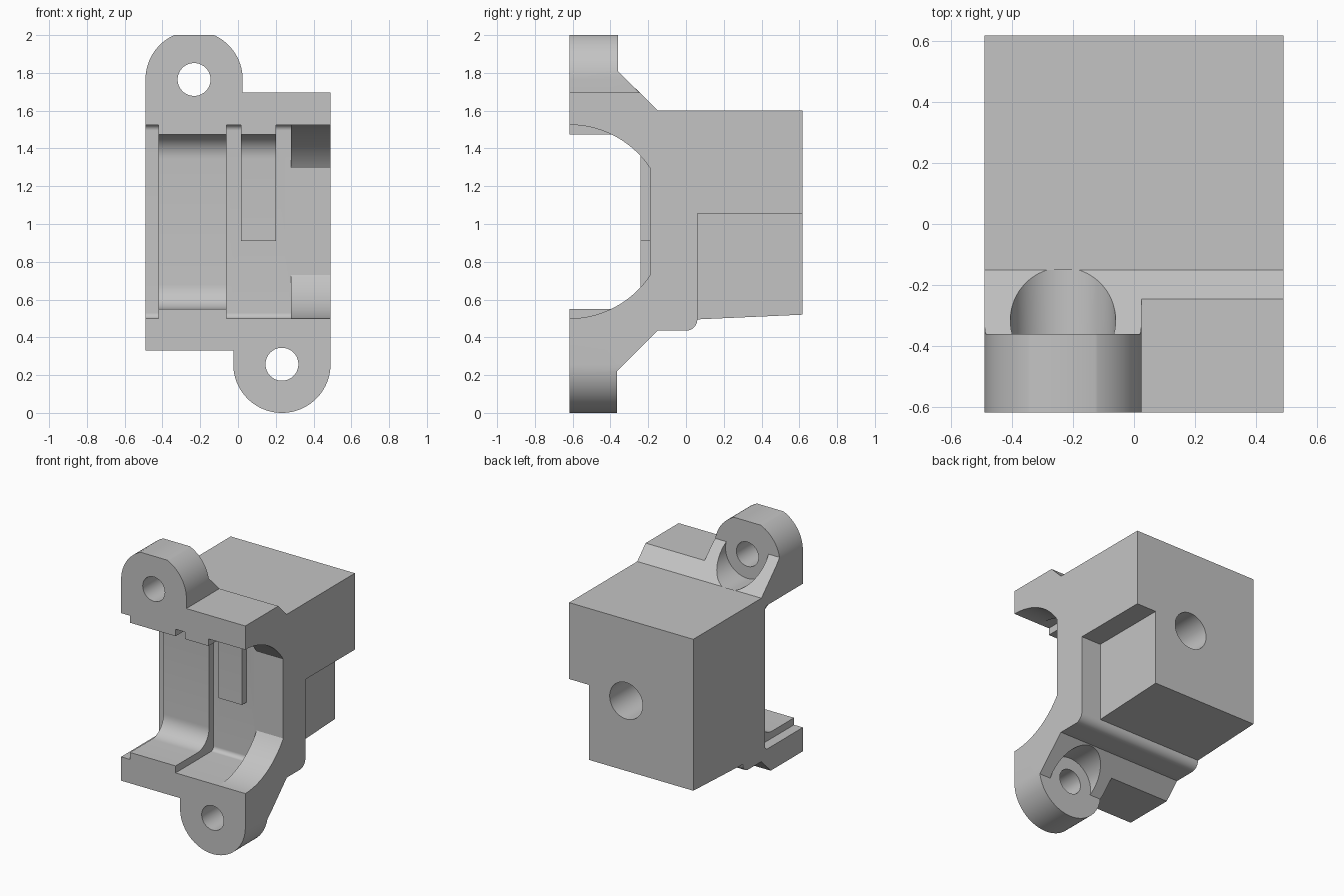
import bpy, bmesh, math

if "Cube" in bpy.data.objects:
    bpy.data.objects.remove(bpy.data.objects["Cube"])

W, D = 0.49, 0.6175          # half width, half depth
LUG_R = 0.2575
LUGS = [(-0.2325, 1.765, -0.36), (0.2325, 0.2575, -0.365)]   # x, z, back face y

grey = bpy.data.materials.new("grey_plastic")
grey.diffuse_color = (0.55, 0.55, 0.55, 1)
grey.use_nodes = True
grey.node_tree.nodes["Principled BSDF"].inputs["Base Color"].default_value = grey.diffuse_color


def arc(cu, cv, r, a0, a1, n=24):
    return [(cu + r * math.cos(math.radians(a0 + (a1 - a0) * i / n)),
             cv + r * math.sin(math.radians(a0 + (a1 - a0) * i / n))) for i in range(n + 1)]


def prism(name, pts, axis, lo, hi):
    """Extrude a (y,z) outline along x, or an (x,z) outline along y."""
    bm = bmesh.new()
    place = (lambda u, v, t: (t, u, v)) if axis == 'x' else (lambda u, v, t: (u, t, v))
    a = [bm.verts.new(place(u, v, lo)) for u, v in pts]
    b = [bm.verts.new(place(u, v, hi)) for u, v in pts]
    bm.faces.new(a)
    bm.faces.new(b[::-1])
    n = len(pts)
    for i in range(n):
        j = (i + 1) % n
        bm.faces.new((a[j], a[i], b[i], b[j]))
    bmesh.ops.recalc_face_normals(bm, faces=bm.faces)
    me = bpy.data.meshes.new(name)
    bm.to_mesh(me)
    bm.free()
    me.materials.append(grey)
    ob = bpy.data.objects.new(name, me)
    bpy.context.collection.objects.link(ob)
    return ob


def combine(ob, tool, op='DIFFERENCE'):
    m = ob.modifiers.new("cut", 'BOOLEAN')
    m.operation, m.object, m.solver = op, tool, 'EXACT'
    bpy.context.view_layer.objects.active = ob
    bpy.ops.object.modifier_apply(modifier=m.name)
    bpy.data.objects.remove(tool)


def cylinder(x, z, r, y0, y1):
    return prism("bore", arc(x, z, r, 0, 360, 64)[:-1], 'y', y0, y1)


def pocket(floor, z0, z1, r):
    """Front pocket outline with rounded inner corners."""
    return ([(-0.8, z0)] + arc(floor - r, z0 + r, r, -90, 0, 12)
            + arc(floor - r, z1 - r, r, 0, 90, 12) + [(-0.8, z1)])


# Side profile of the housing, with the sloped gussets running up to the lugs
side = ([(-D, -0.1), (-0.365, -0.1), (-0.365, 0.22), (-0.15, 0.435)]
        + arc(0, 0.495, 0.06, -90, 0, 10)
        + [(D, 0.52), (D, 1.6), (-0.15, 1.6), (-0.36, 1.81), (-0.36, 2.0), (-D, 2.0)])
housing = prism("bearing_housing", side, 'x', -0.7, 0.7)

# Front silhouette with one lug above and one below
(tx, tz, _), (bx, bz, _) = LUGS
front = ([(-W, 0.33), (bx - LUG_R, 0.33)] + arc(bx, bz, LUG_R, 180, 360, 48)
         + [(W, 1.695), (tx + LUG_R, 1.695)] + arc(tx, tz, LUG_R, 0, 180, 48))
combine(housing, prism("silhouette", front, 'y', -0.8, 0.8), 'INTERSECT')

# Screw holes and counterbores in the lugs
for x, z, y in LUGS:
    combine(housing, cylinder(x, z, 0.1725, y, -0.15))
    combine(housing, cylinder(x, z, 0.087, -0.8, 0.0 if z < 0 else y + 0.05))

# Front pocket: raised lining, then deeper grooves beside the band and the key
combine(housing, prism("lining", pocket(-0.24, 0.55, 1.475, 0.13), 'x', -0.6, 0.25))
groove = pocket(-0.19, 0.5, 1.525, 0.03)
for x0, x1 in ((-0.65, -0.42), (-0.06, 0.015), (0.2, 0.28)):
    combine(housing, prism("groove", groove, 'x', x0, x1))
below_key = [(-0.8, 0.5)] + arc(-0.22, 0.53, 0.03, -90, 0, 12) + [(-0.19, 0.91), (-0.8, 0.91)]
combine(housing, prism("below_key", below_key, 'x', -0.03, 0.24))

# Round seat at the open right end, flattened at the back wall
a = math.degrees(math.acos(0.4275 / 0.5125))
seat = ([(-0.8, 0.5)] + arc(-D, 1.0125, 0.5125, -90, -a) + arc(-D, 1.0125, 0.5125, a, 90)
        + [(-0.8, 1.525)])
combine(housing, prism("round_seat", seat, 'x', 0.27, 0.65))

# Lower corner notch and blind hole in the rear block
notch = [(0.06, 0.3), (0.8, 0.3), (0.8, 1.055), (0.06, 1.055)]
combine(housing, prism("notch", notch, 'x', 0.335, 0.7))
combine(housing, cylinder(0.04, 1.02, 0.13, 0.05, 0.8))

# Smooth the curved walls, keep the edges sharp
bpy.ops.object.select_all(action='DESELECT')
housing.select_set(True)
bpy.context.view_layer.objects.active = housing
bpy.ops.object.shade_smooth_by_angle(angle=math.radians(25))
